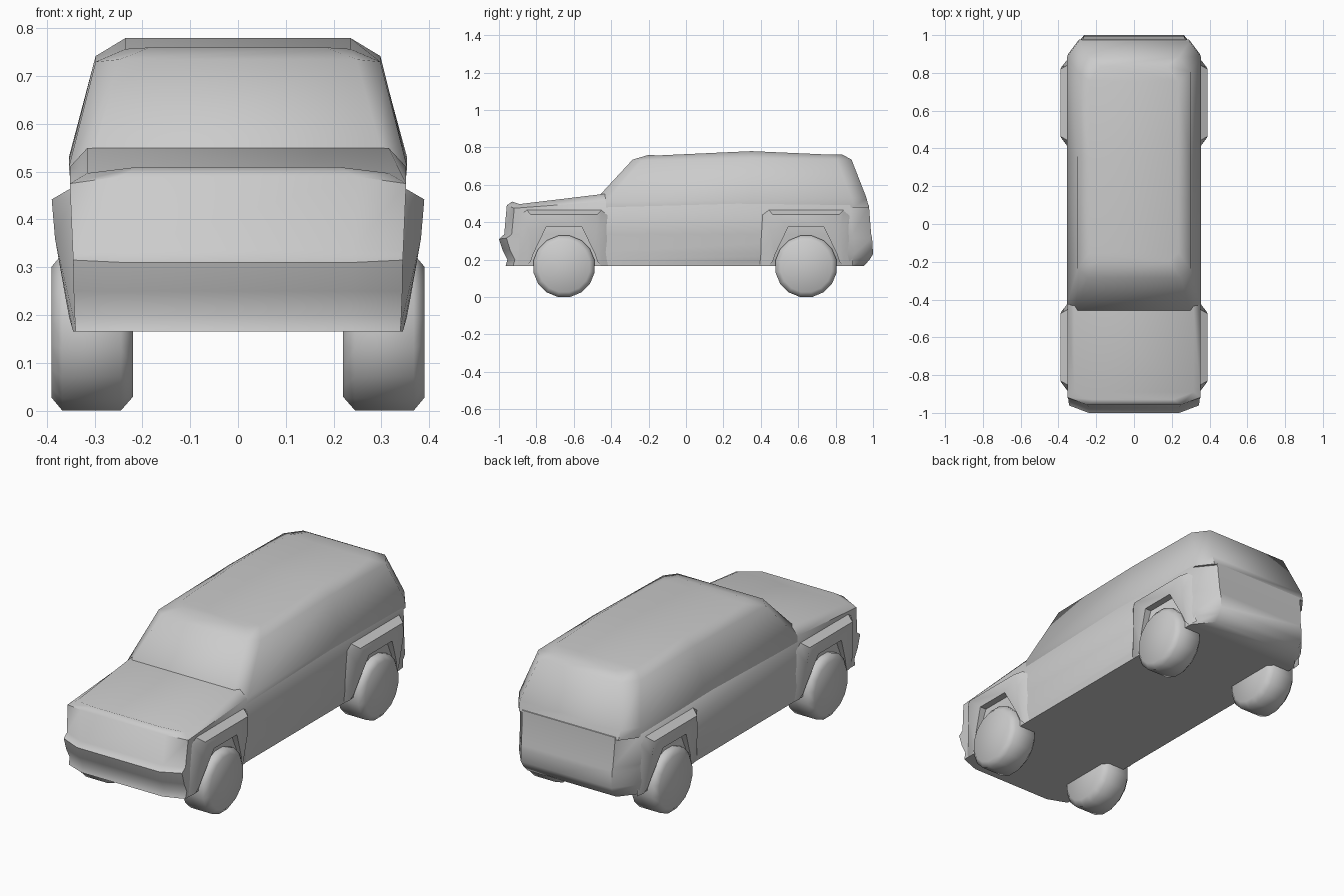
import bpy, bmesh, math

if "Cube" in bpy.data.objects:
    bpy.data.objects.remove(bpy.data.objects["Cube"])


def finish(name, bm, angle=50):
    bmesh.ops.recalc_face_normals(bm, faces=bm.faces[:])
    me = bpy.data.meshes.new(name)
    bm.to_mesh(me)
    bm.free()
    me.shade_smooth()
    me.set_sharp_from_angle(angle=math.radians(angle))
    ob = bpy.data.objects.new(name, me)
    bpy.context.collection.objects.link(ob)
    return ob


def bridge(bm, a, b, closed):
    n = len(a)
    for i in range(n if closed else n - 1):
        j = (i + 1) % n
        bm.faces.new((a[i], a[j], b[j], b[i]))


def shell(name, rings, y_mid, front, rear):
    """Stack symmetric outlines with cut corners.
    ring: half width, front y, rear y, z at front / shoulder / middle / rear"""
    bm = bmesh.new()
    loops = []
    for w, yf, yr, zf, zs, zm, zr in rings:
        half = [(w - front[0], yf, zf), (w, yf + front[1], zs), (w, y_mid, zm),
                (w, yr - rear[1], zr), (w - rear[0], yr, zr)]
        pts = half + [(-x, y, z) for x, y, z in reversed(half)]
        loops.append([bm.verts.new(p) for p in pts])
    for a, b in zip(loops, loops[1:]):
        bridge(bm, a, b, True)
    for lp in (loops[0], loops[-1]):          # caps as cross strips
        for i in range(4):
            bm.faces.new((lp[i], lp[i + 1], lp[8 - i], lp[9 - i]))
    return finish(name, bm)


# Lower body with bumper and hood
shell("lower_body", [
    (.340, -.965, .950, .165, .165, .165, .165),
    (.342, -.955, .982, .20, .20, .20, .20),
    (.344, -.980, 1.00, .25, .25, .24, .23),
    (.345, -1.00, .995, .31, .315, .315, .315),
    (.346, -.972, .990, .335, .335, .335, .335),
    (.352, -.958, .978, .49, .475, .51, .49),
    (.315, -.930, .900, .51, .497, .55, .53),
], -.45, (.105, .04), (.08, .10))

# Cabin with sloped windshield and crowned roof
shell("cabin", [
    (.350, -.48, .978, .48, .47, .48, .48),
    (.354, -.475, .965, .53, .51, .52, .53),
    (.298, -.285, .885, .735, .73, .742, .735),
    (.235, -.20, .835, .76, .757, .78, .762),
], .35, (.05, .05), (.06, .08))


# Flared wheel arches
def fender(name, yc, side):
    bm = bmesh.new()
    # each line: foot (half length, z, x), then top (half length, z, x)
    lines = [((.25, .165, .338), (.235, .44, .348), (.20, .465, .35)),
             ((.20, .165, .345), (.19, .36, .383), (.178, .442, .39)),
             ((.178, .19, .352), (.165, .23, .36), (.095, .375, .384)),
             ((.178, .19, .33), (.165, .23, .33), (.095, .375, .33))]
    rows = []
    for line in lines:
        pts = [(-d, z, x) for d, z, x in line] + list(reversed(line))
        rows.append([bm.verts.new((side * x, yc + d, z)) for d, z, x in pts])
    for a, b in zip(rows, rows[1:]):
        bridge(bm, a, b, False)
    ob = finish(name, bm)
    # open shell: make sure it faces outward
    if sum(p.normal.x * p.area for p in ob.data.polygons) * side < 0:
        ob.data.flip_normals()


# Chunky wheels with chamfered rims
def wheel(name, yc, side, n=16):
    bm = bmesh.new()
    loops = []
    for x, r in ((.22, .138), (.245, .167), (.368, .167), (.39, .14)):
        loops.append([bm.verts.new((side * x,
                                    yc + r * math.sin(math.tau * (i + .5) / n),
                                    .164 + r * math.cos(math.tau * (i + .5) / n)))
                      for i in range(n)])
    for a, b in zip(loops, loops[1:]):
        bridge(bm, a, b, True)
    bm.faces.new(loops[0])
    bm.faces.new(loops[-1])
    finish(name, bm, 60)


for end, y in (("front", -.652), ("rear", .642)):
    for label, s in (("right", 1), ("left", -1)):
        fender(f"{end}_{label}_fender", y, s)
        wheel(f"{end}_{label}_wheel", y, s)
